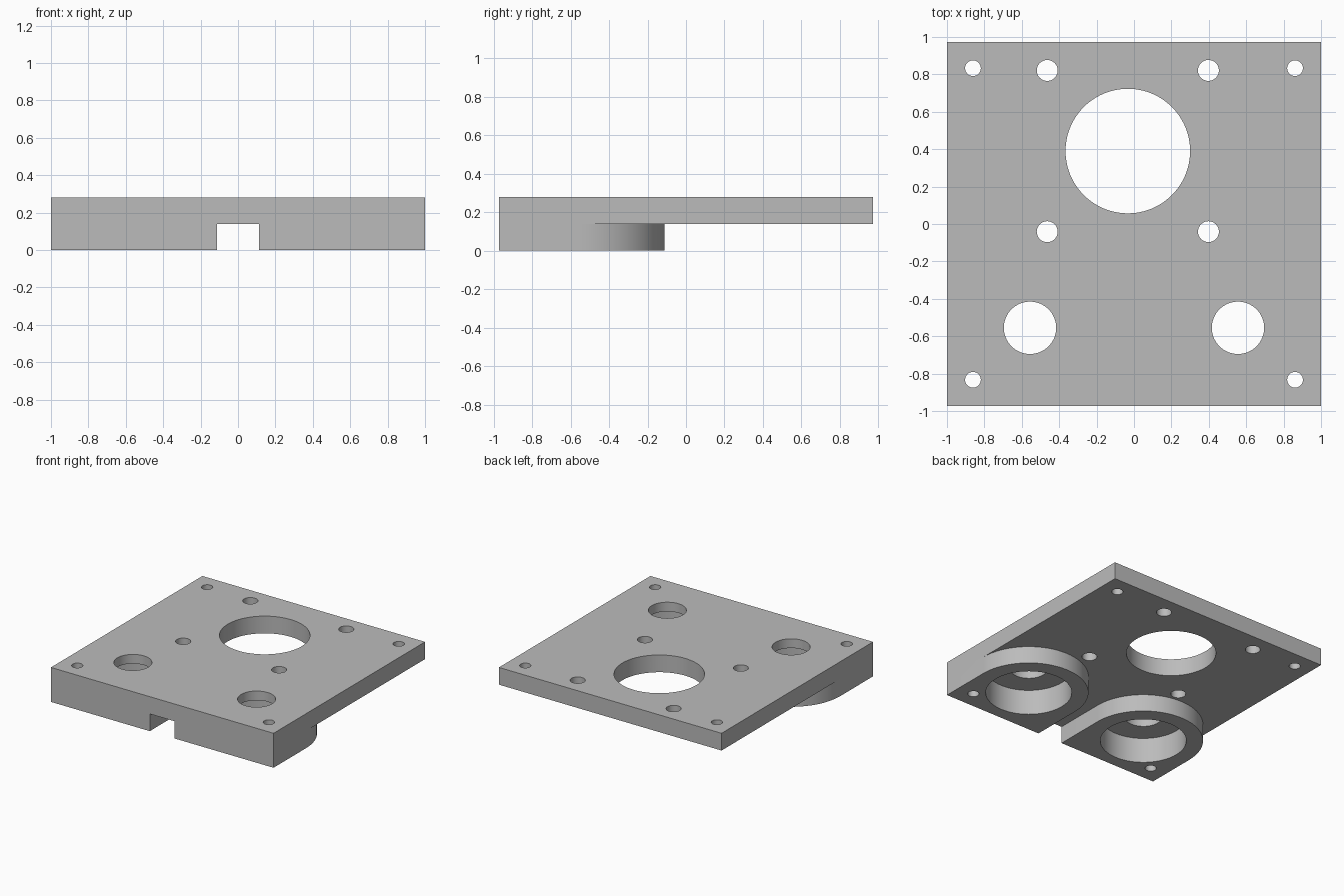
import bpy, bmesh, math

cube = bpy.data.objects.get("Cube")
if cube:
    bpy.data.objects.remove(cube, do_unlink=True)

HALF_X, HALF_Y = 1.0, 0.972
PLATE_BOTTOM, TOP = 0.14, 0.28
SEAT_X, SEAT_Y = 0.556, -0.555
BOSS_R = HALF_X - SEAT_X
SEAT_TOP = 0.205

grey = bpy.data.materials.new("plain grey")
grey.use_nodes = True
colour = (0.5, 0.5, 0.5, 1)
grey.diffuse_color = colour
grey.node_tree.nodes["Principled BSDF"].inputs["Base Color"].default_value = colour


def prism(name, outline, low, high):
    """Extrude a counter-clockwise outline from low to high."""
    bm = bmesh.new()
    base = bm.faces.new([bm.verts.new((x, y, low)) for x, y in outline])
    made = bmesh.ops.extrude_face_region(bm, geom=[base], use_keep_orig=True)
    tops = [v for v in made["geom"] if isinstance(v, bmesh.types.BMVert)]
    bmesh.ops.translate(bm, verts=tops, vec=(0, 0, high - low))
    bmesh.ops.recalc_face_normals(bm, faces=bm.faces)
    mesh = bpy.data.meshes.new(name)
    bm.to_mesh(mesh)
    bm.free()
    mesh.materials.append(grey)
    obj = bpy.data.objects.new(name, mesh)
    bpy.context.collection.objects.link(obj)
    return obj


def arc(x, y, r, turn, steps):
    return [(x + r * math.cos(turn * i / steps), y + r * math.sin(turn * i / steps))
            for i in range(steps + 1)]


def combine(target, tool, operation):
    """Apply a boolean and discard the tool."""
    tool.hide_render = True
    mod = target.modifiers.new("join", 'BOOLEAN')
    mod.operation, mod.solver, mod.object = operation, 'EXACT', tool
    bpy.context.view_layer.objects.active = target
    bpy.ops.object.modifier_apply(modifier=mod.name)
    bpy.data.objects.remove(tool, do_unlink=True)


def drill(x, y, r, low=-0.1, high=0.4, steps=64):
    circle = arc(x, y, r, math.tau, steps)[:-1]
    combine(plate, prism("hole_cutter", circle, low, high), 'DIFFERENCE')


# Flat mounting plate
plate = prism("mounting_plate", [(-HALF_X, -HALF_Y), (HALF_X, -HALF_Y),
                                 (HALF_X, HALF_Y), (-HALF_X, HALF_Y)], PLATE_BOTTOM, TOP)

# Round-backed bosses under the front corners
for side in (-1, 1):
    cx = side * SEAT_X
    outline = arc(cx, SEAT_Y, BOSS_R, math.pi, 40)
    outline += [(cx - BOSS_R, -HALF_Y), (cx + BOSS_R, -HALF_Y)]
    combine(plate, prism("bearing_boss", outline, 0, 0.18), 'UNION')

# Stepped bearing seats, corner screw holes and motor screw holes
MOTOR_X, MOTOR_Y = -0.033, 0.39
for side in (-1, 1):
    drill(side * SEAT_X, SEAT_Y, 0.32, high=SEAT_TOP)
    drill(side * SEAT_X, SEAT_Y, 0.14)
    for end in (-1, 1):
        drill(side * 0.861, end * 0.833, 0.042, steps=32)
        drill(MOTOR_X + side * 0.431, MOTOR_Y + end * 0.431, 0.056, steps=32)

# Large motor opening
drill(MOTOR_X, MOTOR_Y, 0.333, steps=96)

# Smooth curved walls, sharp rims
bpy.ops.object.select_all(action='DESELECT')
plate.select_set(True)
bpy.context.view_layer.objects.active = plate
bpy.ops.object.shade_smooth_by_angle(angle=math.radians(30))
